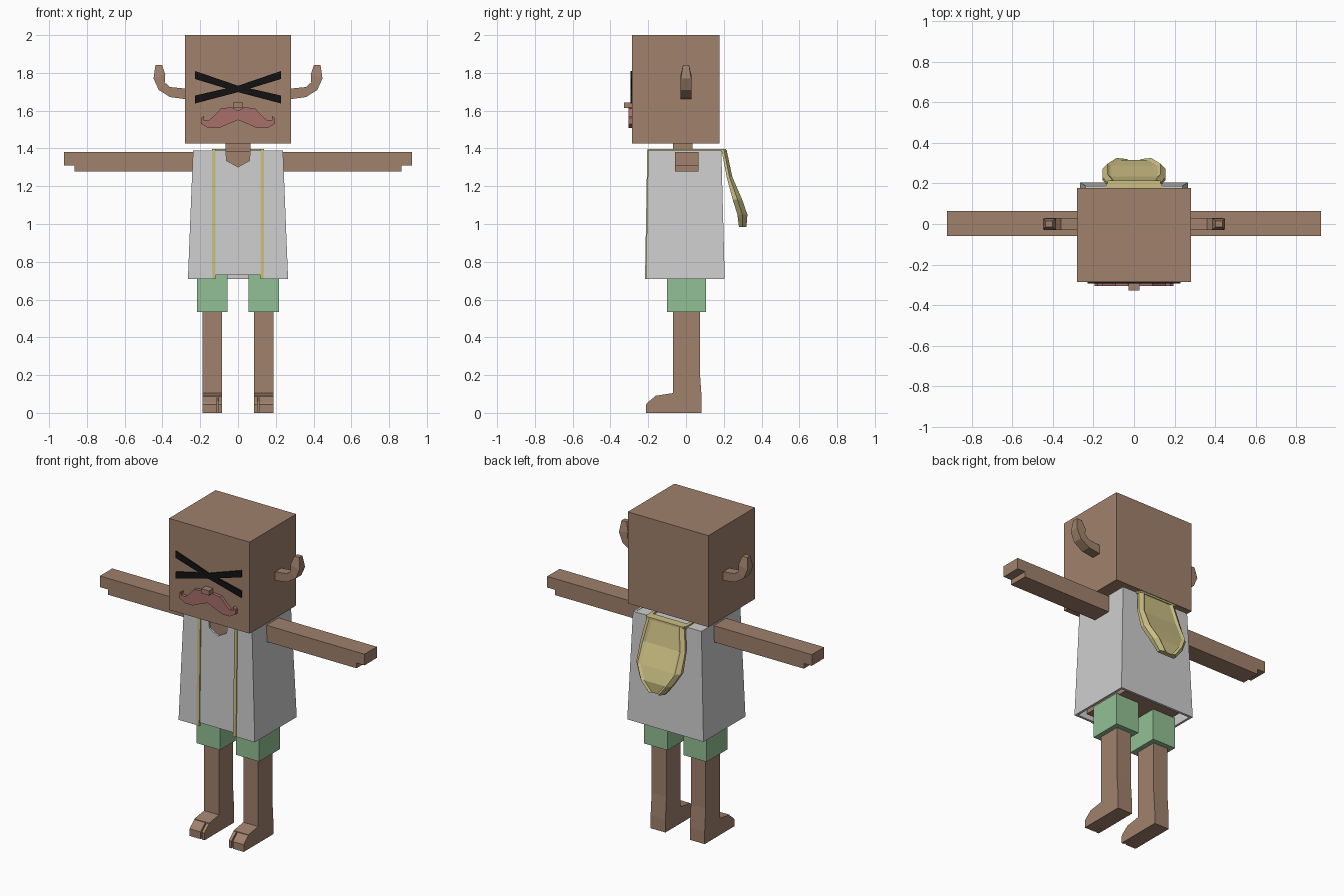
import bpy, bmesh

cube = bpy.data.objects.get("Cube")
if cube:
    bpy.data.objects.remove(cube, do_unlink=True)


def material(name, rgb):
    m = bpy.data.materials.new(name)
    m.use_nodes = True
    m.diffuse_color = (*rgb, 1)
    m.node_tree.nodes["Principled BSDF"].inputs["Base Color"].default_value = (*rgb, 1)
    return m


SKIN = material("brown skin", (0.35, 0.22, 0.15))
SHIRT = material("light grey cloth", (0.62, 0.62, 0.62))
GREEN = material("green shorts", (0.29, 0.53, 0.30))
YELLOW = material("yellow trim", (0.60, 0.52, 0.23))
PINK = material("pink moustache", (0.39, 0.16, 0.145))
BLACK = material("black", (0.006, 0.006, 0.006))


def loft(name, rings, mat):
    """Join equal-length rings of points with quads and cap both ends."""
    bm = bmesh.new()
    loops = [[bm.verts.new(p) for p in ring] for ring in rings]
    n = len(loops[0])
    for a, b in zip(loops, loops[1:]):
        for i in range(n):
            j = (i + 1) % n
            bm.faces.new((a[i], a[j], b[j], b[i]))
    bm.faces.new(loops[0])
    bm.faces.new(loops[-1])
    bmesh.ops.recalc_face_normals(bm, faces=bm.faces)
    me = bpy.data.meshes.new(name)
    bm.to_mesh(me)
    bm.free()
    me.materials.append(mat)
    ob = bpy.data.objects.new(name, me)
    bpy.context.collection.objects.link(ob)
    return ob


def rect(x0, x1, y0, y1, z):
    return [(x0, y0, z), (x1, y0, z), (x1, y1, z), (x0, y1, z)]


def box(name, x0, x1, y0, y1, z0, z1, mat):
    return loft(name, [rect(x0, x1, y0, y1, z) for z in (z0, z1)], mat)


def front_shape(name, pts, y0, y1, mat):
    """Extrude an x/z outline along y."""
    return loft(name, [[(x, y, z) for x, z in pts] for y in (y0, y1)], mat)


def side_shape(name, pts, x0, x1, mat):
    """Extrude a y/z outline along x."""
    return loft(name, [[(x, y, z) for y, z in pts] for x in (x0, x1)], mat)


# Head and neck
box("head", -0.28, 0.28, -0.285, 0.178, 1.425, 2.0, SKIN)
box("neck", -0.065, 0.065, -0.07, 0.035, 1.36, 1.43, SKIN)
box("nose", -0.027, 0.027, -0.328, -0.28, 1.613, 1.642, SKIN)

# Crossed eye bars, narrower in the middle
for name, s in (("eye_bar_falling", 1), ("eye_bar_rising", -1)):
    front_shape(name, [(-0.228 * s, 1.81), (0, 1.732), (0.228 * s, 1.68),
                       (0.228 * s, 1.638), (0, 1.698), (-0.228 * s, 1.768)],
                -0.293, -0.284, BLACK)

# Moustache from one mirrored half outline
half = [(0, 1.6), (0.035, 1.618), (0.09, 1.612), (0.125, 1.575), (0.155, 1.548),
        (0.182, 1.552), (0.18, 1.572), (0.195, 1.562), (0.195, 1.53),
        (0.155, 1.507), (0.1, 1.508), (0.05, 1.53), (0, 1.55)]
front_shape("moustache", half + [(-x, z) for x, z in half[-2:0:-1]], -0.305, -0.284, PINK)

# Torso body, shirt front with a V neck, and the open outer shirt
box("torso", -0.2, 0.2, -0.18, 0.165, 0.73, 1.38, SKIN)
neck = [(0.065, 1.39), (0.06, 1.335), (0, 1.302), (-0.06, 1.335), (-0.065, 1.39)]
panel = [(-0.13, 1.39), (-0.13, 0.73), (0.13, 0.73), (0.13, 1.39)] + neck
loft("shirt_front_panel",
     [[(x, y - 0.012 * (1.39 - z) / 0.66, z) for x, z in panel] for y in (-0.198, -0.178)], SHIRT)


def shirt_ring(w, f, b, z, t=0.015):
    outer = [(0.12, f), (w, f), (w, b), (-w, b), (-w, f), (-0.12, f)]
    inner = [(-0.12, f + t), (t - w, f + t), (t - w, b - t),
             (w - t, b - t), (w - t, f + t), (0.12, f + t)]
    return [(x, y, z) for x, y in outer + inner]


loft("outer_shirt", [shirt_ring(0.265, -0.212, 0.205, 0.71),
                     shirt_ring(0.238, -0.2, 0.187, 1.39)], SHIRT)
box("shirt_top", -0.23, 0.23, -0.07, 0.18, 1.375, 1.388, SHIRT)
box("chest_skin", -0.066, 0.066, -0.188, -0.06, 1.29, 1.387, SKIN)

# Hood hanging down the back: z, half width, inner y, outer y
rows = [(1.392, 0.13, 0.188, 0.215), (1.25, 0.155, 0.215, 0.245), (1.13, 0.155, 0.247, 0.297),
        (1.05, 0.11, 0.272, 0.325), (0.985, 0.06, 0.28, 0.32)]
rings = []
for z, w, yi, yo in rows:
    m = yi + 0.5 * (yo - yi)
    rings.append([(-w, yi, z), (w, yi, z), (w, m, z), (w - 0.025, yo, z), (w - 0.04, yo - 0.01, z),
                  (0.04 - w, yo - 0.01, z), (0.025 - w, yo, z), (-w, m, z)])
loft("hood", rings, YELLOW)
box("hood_collar", -0.13, 0.13, 0.16, 0.213, 1.385, 1.397, YELLOW)

# Mirrored parts
for side, s in (("left", 1), ("right", -1)):
    # Yellow shirt edge and shoulder band
    side_shape(side + "_shirt_edge", [(-0.217, 0.71), (-0.205, 1.397), (0.2, 1.397),
                                      (0.2, 1.38), (-0.19, 1.38), (-0.2, 0.71)],
               s * 0.118, s * 0.138, YELLOW)
    # Shoulder covering beside the neck
    box(side + "_shoulder", s * 0.066, s * 0.23, -0.19, -0.06, 1.375, 1.388, SHIRT)
    # Arm with a stepped hand end
    front_shape(side + "_arm", [(s * x, z) for x, z in
                ((0.2, 1.38), (0.92, 1.38), (0.92, 1.31), (0.865, 1.31), (0.865, 1.277), (0.2, 1.277))],
                -0.058, 0.065, SKIN)
    # Upturned ear: lower outline, upper outline, half depth
    ear = [((0.27, 1.66), (0.27, 1.716), 0.03), ((0.36, 1.672), (0.36, 1.725), 0.03),
           ((0.42, 1.71), (0.388, 1.75), 0.03), ((0.447, 1.77), (0.385, 1.79), 0.028),
           ((0.437, 1.842), (0.402, 1.842), 0.016)]
    loft(side + "_ear", [[(s * a, -d, az), (s * a, d, az), (s * b, d, bz), (s * b, -d, bz)]
                         for (a, az), (b, bz), d in ear], SKIN)
    # Shorts leg, leg with foot, and split toes
    box(side + "_shorts", s * 0.055, s * 0.217, -0.1, 0.105, 0.533, 0.735, GREEN)
    side_shape(side + "_leg", [(-0.068, 0.54), (-0.068, 0.105), (-0.165, 0.09), (-0.165, 0),
                               (0.083, 0), (0.083, 0.08), (0.073, 0.22), (0.073, 0.54)],
               s * 0.085, s * 0.188, SKIN)
    for toe, x0, x1 in (("inner_toe", 0.085, 0.104), ("outer_toe", 0.112, 0.188)):
        side_shape(side + "_" + toe, [(-0.16, 0), (-0.16, 0.09), (-0.2, 0.058), (-0.211, 0.045),
                                      (-0.211, 0)], s * x0, s * x1, SKIN)
